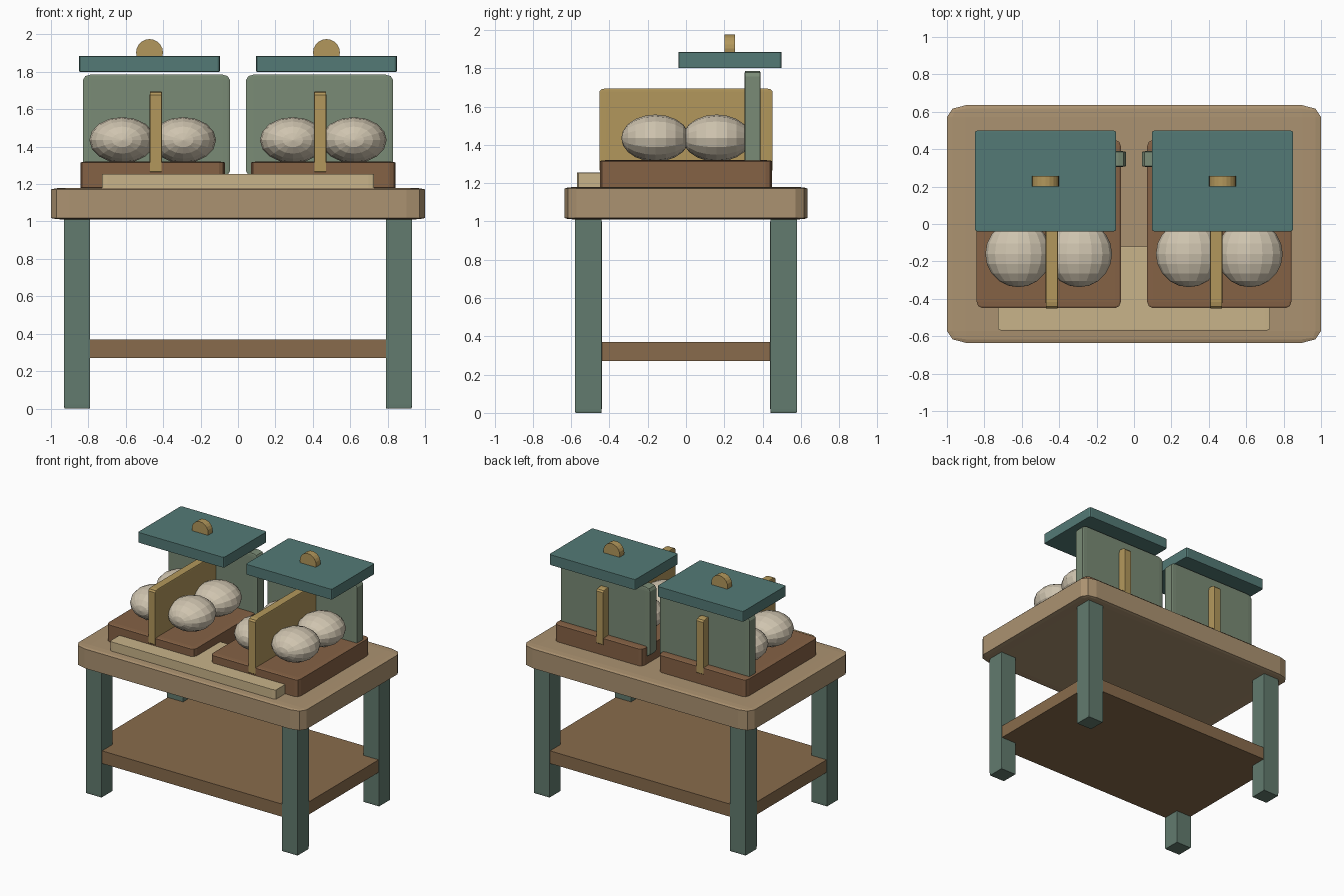
import bpy, bmesh, math
from mathutils import Matrix, Vector

if "Cube" in bpy.data.objects:
    bpy.data.objects.remove(bpy.data.objects["Cube"])


def material(name, rgb):
    m = bpy.data.materials.new(name)
    m.diffuse_color = (*[(c / 255) ** 2.2 for c in rgb], 1)
    m.use_nodes = True
    m.node_tree.nodes["Principled BSDF"].inputs["Base Color"].default_value = m.diffuse_color
    return m


TOP = material("pale_wood", (170, 145, 112))
LEG = material("green_paint", (98, 122, 110))
SHELF = material("brown_wood", (135, 107, 77))
CRATE = material("dark_wood", (132, 98, 71))
PANEL = material("sage_paint", (121, 138, 117))
OCHRE = material("ochre", (177, 150, 92))
LID = material("teal_paint", (84, 121, 117))
PLANK = material("light_wood", (199, 178, 136))
BUN = material("cream", (206, 195, 174))


def finish(name, bm, mat):
    me = bpy.data.meshes.new(name)
    bm.to_mesh(me)
    bm.free()
    me.materials.append(mat)
    ob = bpy.data.objects.new(name, me)
    bpy.context.collection.objects.link(ob)
    return ob


def box(name, mat, xs, ys, zs, bevel=0.0, segs=2):
    """Unit cube, bevelled, then stretched to the given ranges."""
    bm = bmesh.new()
    bmesh.ops.create_cube(bm, size=1)
    if bevel:
        bmesh.ops.bevel(bm, geom=bm.edges[:], offset=bevel, segments=segs,
                        profile=0.5, affect='EDGES')
    lo, hi = Vector((xs[0], ys[0], zs[0])), Vector((xs[1], ys[1], zs[1]))
    bm.transform(Matrix.Translation((lo + hi) / 2) @ Matrix.Diagonal((*(hi - lo), 1)))
    return finish(name, bm, mat)


def around(c, half):
    return (c - half, c + half)


# table
box("table_top", TOP, (-1, 1), (-0.635, 0.635), (1.01, 1.18), 0.05)
box("lower_shelf", SHELF, (-0.925, 0.925), (-0.575, 0.575), (0.27, 0.37))
for sx, xn in ((-1, "left"), (1, "right")):
    for sy, yn in ((-1, "front"), (1, "back")):
        box(f"{yn}_{xn}_leg", LEG, around(sx * 0.86, 0.07), around(sy * 0.51, 0.07),
            (0, 1.02), 0.02)

# front plank running under both crates
box("front_plank", PLANK, (-0.727, 0.727), (-0.57, -0.12), (1.175, 1.255), 0.02)

# two matching display crates
for s, n in ((-1, "left"), (1, "right")):
    cx = s * 0.456
    box(f"{n}_crate_base", CRATE, around(cx, 0.386), (-0.45, 0.45), (1.175, 1.32), 0.04)
    box(f"{n}_back_panel", PANEL, around(s * 0.436, 0.392), (0.305, 0.39), (1.24, 1.785), 0.05)
    box(f"{n}_divider", OCHRE, around(s * 0.439, 0.033), (-0.453, 0.453), (1.25, 1.695), 0.04)
    box(f"{n}_lid", LID, around(s * 0.473, 0.377), (-0.04, 0.5), (1.80, 1.885), 0.02)

    # round lid handle, axis along y
    bm = bmesh.new()
    bmesh.ops.create_cone(bm, cap_ends=True, segments=20, radius1=0.072,
                          radius2=0.072, depth=0.056)
    bm.transform(Matrix.Translation((s * 0.473, 0.228, 1.903)) @ Matrix.Rotation(math.pi / 2, 4, 'X'))
    finish(f"{n}_lid_handle", bm, OCHRE)

    # four faceted buns
    for i in (-1, 1):
        for j in (-1, 1):
            bm = bmesh.new()
            bmesh.ops.create_uvsphere(bm, u_segments=16, v_segments=10, radius=1)
            bm.transform(Matrix.Translation((cx + i * 0.163, j * 0.16, 1.435))
                         @ Matrix.Diagonal((0.176, 0.178, 0.123, 1))
                         @ Matrix.Rotation(math.pi / 2, 4, 'X'))
            finish(f"{n}_bun", bm, BUN)
